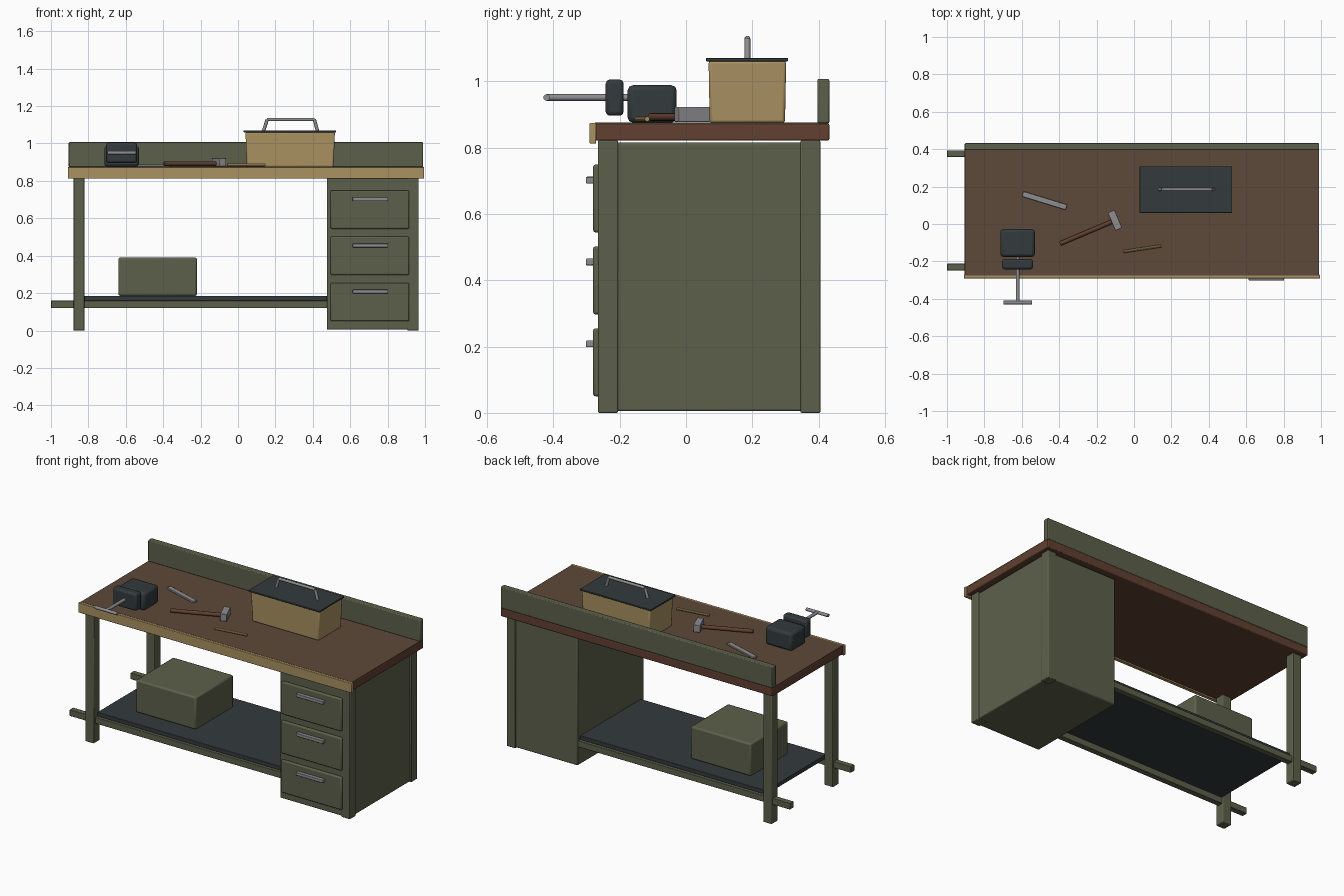
import bpy
import bmesh
import math
from mathutils import Vector

old = bpy.data.objects.get("Cube")
if old:
    bpy.data.objects.remove(old, do_unlink=True)


def material(name, rgb, rough=0.6):
    m = bpy.data.materials.new(name)
    m.use_nodes = True
    m.diffuse_color = (*rgb, 1)
    shader = m.node_tree.nodes["Principled BSDF"]
    shader.inputs["Base Color"].default_value = (*rgb, 1)
    shader.inputs["Roughness"].default_value = rough
    return m


OLIVE = material("olive paint", (0.11, 0.118, 0.07))
BROWN = material("worktop brown", (0.11, 0.066, 0.042))
REDWOOD = material("dark red wood", (0.12, 0.05, 0.03))
TAN = material("tan wood", (0.4, 0.285, 0.12))
DARK = material("dark slate", (0.033, 0.043, 0.046))
STEEL = material("grey steel", (0.27, 0.27, 0.285))


def finish(name, bm, mat, bevel=0.0):
    mesh = bpy.data.meshes.new(name)
    bm.to_mesh(mesh)
    bm.free()
    mesh.materials.append(mat)
    obj = bpy.data.objects.new(name, mesh)
    bpy.context.collection.objects.link(obj)
    if bevel:
        mod = obj.modifiers.new("edge", "BEVEL")
        mod.width = bevel
        mod.segments = 2
    return obj


def box(name, x, y, z, mat, bevel=0.004, taper=1.0):
    """Box from (min, max) ranges; taper scales the bottom face."""
    bm = bmesh.new()
    bmesh.ops.create_cube(bm, size=1)
    for v in bm.verts:
        k = taper if v.co.z < 0 else 1.0
        v.co = [(r[0] + r[1]) / 2 + c * (r[1] - r[0]) * s
                for r, c, s in zip((x, y, z), v.co, (k, k, 1))]
    return finish(name, bm, mat, bevel)


def rod(name, a, b, radius, mat, sides=12):
    """Cylinder between two points."""
    a, b = Vector(a), Vector(b)
    bm = bmesh.new()
    bmesh.ops.create_cone(bm, cap_ends=True, segments=sides, radius1=radius,
                          radius2=radius, depth=(b - a).length)
    turn = (b - a).to_track_quat("Z", "Y")
    for v in bm.verts:
        v.co = turn @ v.co + (a + b) / 2
    return finish(name, bm, mat)


def turned_box(name, centre, size, angle, mat, bevel=0.003):
    """Box rotated about z on the worktop."""
    obj = box(name, *[(-s / 2, s / 2) for s in size], mat, bevel)
    obj.location = centre
    obj.rotation_euler.z = angle
    return obj


# Worktop
box("worktop_slab", (-0.905, 0.99), (-0.275, 0.432), (0.821, 0.872), REDWOOD, 0.005)
box("worktop_surface", (-0.903, 0.988), (-0.275, 0.43), (0.868, 0.875), BROWN, 0)
box("front_lip", (-0.91, 0.995), (-0.291, -0.271), (0.812, 0.874), TAN, 0.003)
box("backboard", (-0.905, 0.99), (0.396, 0.432), (0.873, 1.007), OLIVE, 0.005)

# Legs and long rails
for side, x in (("right", -0.88), ("left", 0.905)):
    for end, y in (("front", -0.265), ("back", 0.345)):
        box(f"{side}_{end}_leg", (x, x + 0.06), (y, y + 0.06), (0, 0.822), OLIVE)
for end, y in (("front", -0.248), ("back", 0.358)):
    box(f"{end}_rail", (-1, 0.48), (y, y + 0.036), (0.12, 0.16), OLIVE, 0.003)
box("lower_shelf", (-0.82, 0.476), (-0.23, 0.375), (0.159, 0.185), DARK, 0.003)
box("storage_box", (-0.64, -0.22), (-0.105, 0.27), (0.185, 0.39), OLIVE, 0.01)

# Drawer cabinet
box("cabinet", (0.475, 0.958), (-0.262, 0.4), (0.005, 0.815), OLIVE, 0.006)
for i in range(3):
    z = 0.05 + i * 0.247
    box(f"drawer_front_{i + 1}", (0.495, 0.915), (-0.28, -0.258), (z, z + 0.205), OLIVE, 0.007)
    box(f"drawer_handle_{i + 1}", (0.613, 0.803), (-0.302, -0.278),
        (z + 0.148, z + 0.168), STEEL, 0.003)

# Vise
box("vise_fixed_jaw", (-0.715, -0.53), (-0.176, -0.028), (0.875, 0.988), DARK, 0.016)
box("vise_moving_jaw", (-0.705, -0.54), (-0.242, -0.188), (0.896, 1.005), DARK, 0.012)
rod("vise_screw", (-0.622, -0.42, 0.951), (-0.622, -0.17, 0.951), 0.01, STEEL)
rod("vise_handle", (-0.698, -0.42, 0.951), (-0.546, -0.42, 0.951), 0.01, STEEL)

# Carrying box with lid and handle
box("chest_body", (0.04, 0.518), (0.068, 0.302), (0.874, 1.062), TAN, 0.008, 0.97)
box("chest_lid", (0.03, 0.525), (0.06, 0.308), (1.06, 1.07), DARK, 0.002)
path = [(0.137, 1.068), (0.156, 1.128), (0.408, 1.128), (0.425, 1.068)]
for i, (p, q) in enumerate(zip(path, path[1:])):
    rod(f"chest_handle_{i + 1}", (p[0], 0.185, p[1]), (q[0], 0.185, q[1]), 0.009, STEEL)

# Loose tools
swing = math.radians(23)
rod("hammer_handle", (-0.395, -0.105, 0.892), (-0.1, 0.02, 0.892), 0.012, REDWOOD)
turned_box("hammer_head", (-0.102, 0.02, 0.9), (0.04, 0.105, 0.045), swing, STEEL)
turned_box("file_blade", (-0.478, 0.125, 0.881), (0.245, 0.03, 0.012), math.radians(-17), STEEL)
rod("pencil", (-0.058, -0.148, 0.886), (0.145, -0.117, 0.886), 0.008, TAN, 8)

# Smooth the rods, keeping their end edges sharp
for obj in bpy.context.scene.objects:
    obj.select_set(obj.type == "MESH")
bpy.context.view_layer.objects.active = bpy.data.objects["worktop_slab"]
bpy.ops.object.shade_smooth_by_angle(angle=math.radians(35))
